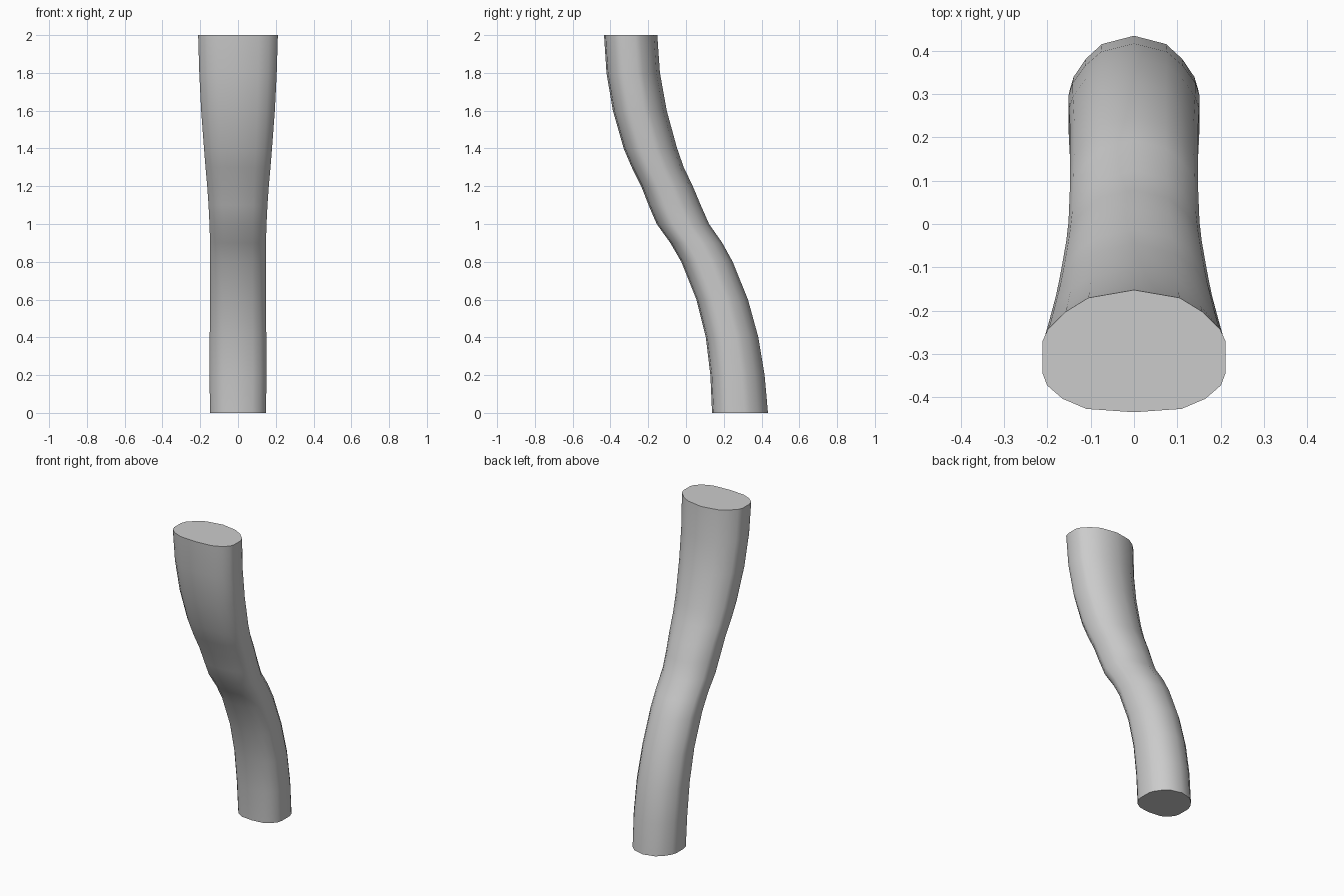
import bpy, bmesh, math

cube = bpy.data.objects.get("Cube")
if cube:
    bpy.data.objects.remove(cube, do_unlink=True)

# Plain grey finish
grey = bpy.data.materials.new("plain_grey")
grey.use_nodes = True
colour = (0.6, 0.6, 0.6, 1)
grey.diffuse_color = colour
grey.node_tree.nodes["Principled BSDF"].inputs["Base Color"].default_value = colour

# Half cross-section from back to front, in units of the half sizes
half = [(0, 1), (.5, .87), (.75, .64), (.94, .36), (1, .16),
        (1, -.36), (.95, -.56), (.78, -.78), (.52, -.945), (0, -1)]
section = half + [(-x, y) for x, y in reversed(half[1:-1])]

# Stations up the leg: height, front y, back y, half width
stations = [
    (0, .138, .434, .148), (.2, .129, .416, .151), (.4, .105, .383, .150),
    (.6, .055, .328, .147), (.8, -.025, .247, .147), (.9, -.083, .192, .148),
    (1, -.155, .122, .151), (1.1, -.198, .078, .156), (1.2, -.237, .036, .163),
    (1.3, -.287, -.012, .172), (1.4, -.33, -.047, .180), (1.6, -.387, -.102, .195),
    (1.8, -.421, -.138, .205), (2, -.434, -.152, .211)]

# Curved leg lofted through the stations
bm = bmesh.new()
rings = []
for z, front, back, width in stations:
    mid, depth = (front + back) / 2, (back - front) / 2
    rings.append([bm.verts.new((x * width, mid + y * depth, z)) for x, y in section])
n = len(section)
for low, high in zip(rings, rings[1:]):
    for i in range(n):
        j = (i + 1) % n
        bm.faces.new((low[i], low[j], high[j], high[i]))

# Flat end caps
bm.faces.new(rings[0])
bm.faces.new(rings[-1])
bmesh.ops.recalc_face_normals(bm, faces=bm.faces)

mesh = bpy.data.meshes.new("curved_leg")
bm.to_mesh(mesh)
bm.free()
mesh.materials.append(grey)
leg = bpy.data.objects.new("curved_leg", mesh)
bpy.context.collection.objects.link(leg)

# Smooth sides with crisp cap edges
bpy.ops.object.select_all(action='DESELECT')
leg.select_set(True)
bpy.context.view_layer.objects.active = leg
bpy.ops.object.shade_smooth_by_angle(angle=math.radians(50))
